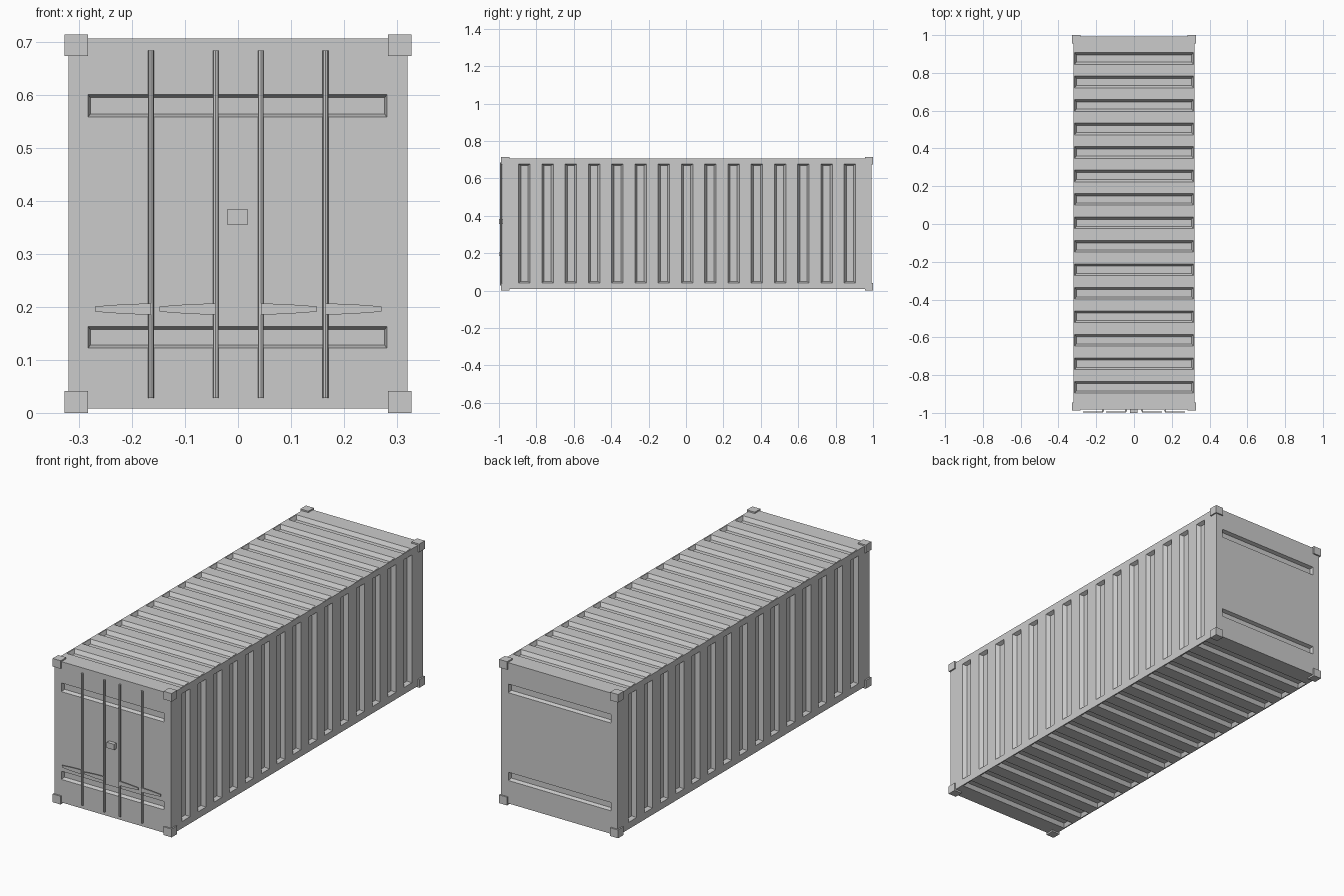
import bpy, bmesh, math
from mathutils import Vector

if "Cube" in bpy.data.objects:
    bpy.data.objects.remove(bpy.data.objects["Cube"])

X, Y0, Y1, Z0, Z1 = 0.32, -0.981, 0.993, 0.008, 0.707   # shell limits
YC = 0.006                                             # shell centre along y


def finish(bm, name):
    bmesh.ops.remove_doubles(bm, verts=bm.verts, dist=1e-5)
    mesh = bpy.data.meshes.new(name)
    bm.to_mesh(mesh)
    bm.free()
    obj = bpy.data.objects.new(name, mesh)
    bpy.context.collection.objects.link(obj)
    return obj


def box(name, x0, x1, y0, y1, z0, z1):
    bm = bmesh.new()
    bmesh.ops.create_cube(bm, size=1)
    for v in bm.verts:
        v.co = ((x0 + x1) / 2 + v.co.x * (x1 - x0),
                (y0 + y1) / 2 + v.co.y * (y1 - y0),
                (z0 + z1) / 2 + v.co.z * (z1 - z0))
    return finish(bm, name)


def panel(bm, place, normal, u_lim, v_lim, u_spans, v_span, slope, depth):
    """Flat wall with a row of recessed grooves; place(u, v) gives a 3D point."""
    normal = Vector(normal)

    def quad(pts):
        f = bm.faces.new([bm.verts.new(p) for p in pts])
        f.normal_update()
        if f.normal.dot(normal) < 0:
            f.normal_flip()

    def rect(u0, u1, v0, v1, d=0.0):
        return [Vector(place(u, v)) - normal * d
                for u, v in ((u0, v0), (u1, v0), (u1, v1), (u0, v1))]

    us = [u_lim[0]] + [u for s in u_spans for u in s] + [u_lim[1]]
    vs = [v_lim[0], *v_span, v_lim[1]]
    for i in range(len(us) - 1):
        for j in range(3):
            outer = rect(us[i], us[i + 1], vs[j], vs[j + 1])
            if j == 1 and i % 2 == 1:
                inner = rect(us[i] + slope, us[i + 1] - slope,
                             vs[1] + slope * 0.7, vs[2] - slope * 0.7, depth)
                quad(inner)
                for k in range(4):
                    m = (k + 1) % 4
                    quad([outer[k], outer[m], inner[m], inner[k]])
            else:
                quad(outer)


# Shell: corrugated sides, roof and floor, ribbed ends
bm = bmesh.new()
ribs = [(YC + 0.1243 * i - 0.031, YC + 0.1243 * i + 0.031) for i in range(-7, 8)]
end_ribs = [(0.122, 0.163), (0.558, 0.601)]
for s in (-1, 1):
    panel(bm, lambda u, v: (s * X, u, v), (s, 0, 0), (Y0, Y1), (Z0, Z1),
          ribs, (0.042, 0.677), 0.012, 0.018)
for z, n in ((Z1, 1), (Z0, -1)):
    panel(bm, lambda u, v: (v, u, z), (0, 0, n), (Y0, Y1), (-X, X),
          ribs, (-0.314, 0.314), 0.012, 0.018)
for y, n in ((Y0, -1), (Y1, 1)):
    panel(bm, lambda u, v: (v, y, u), (0, n, 0), (Z0, Z1), (-X, X),
          end_ribs, (-0.283, 0.281), 0.006, 0.018)
finish(bm, "container_shell")

# Corner castings
for sx in (-1, 1):
    for y0, y1 in ((-0.988, -0.944), (0.956, 1.0)):
        for z0, z1 in ((0.0, 0.041), (0.674, 0.714)):
            xa, xb = sorted((sx * 0.283, sx * 0.327))
            box("corner_casting", xa, xb, y0, y1, z0, z1)

# Door locking rods and their tapered handles
for x, side in ((-0.164, -1), (-0.042, -1), (0.043, 1), (0.165, 1)):
    bm = bmesh.new()
    bmesh.ops.create_cone(bm, cap_ends=True, segments=8, radius1=0.0055,
                          radius2=0.0055, depth=0.656)
    bmesh.ops.translate(bm, verts=bm.verts, vec=(x, -0.988, 0.356))
    finish(bm, "locking_rod")

    bm = bmesh.new()
    profile = [(0, 0.0105), (0.045, 0.0095), (0.106, 0.005)]
    outline = [(d, h) for d, h in profile] + [(d, -h) for d, h in reversed(profile)]
    face = bm.faces.new([bm.verts.new((x + side * d, -0.992, 0.196 + h))
                         for d, h in outline])
    ext = bmesh.ops.extrude_face_region(bm, geom=[face])
    moved = [g for g in ext["geom"] if isinstance(g, bmesh.types.BMVert)]
    bmesh.ops.translate(bm, verts=moved, vec=(0, -0.005, 0))
    bmesh.ops.recalc_face_normals(bm, faces=bm.faces)
    finish(bm, "door_handle")

# Lock box
box("lock_box", -0.021, 0.019, -1.0, -0.978, 0.356, 0.384)
